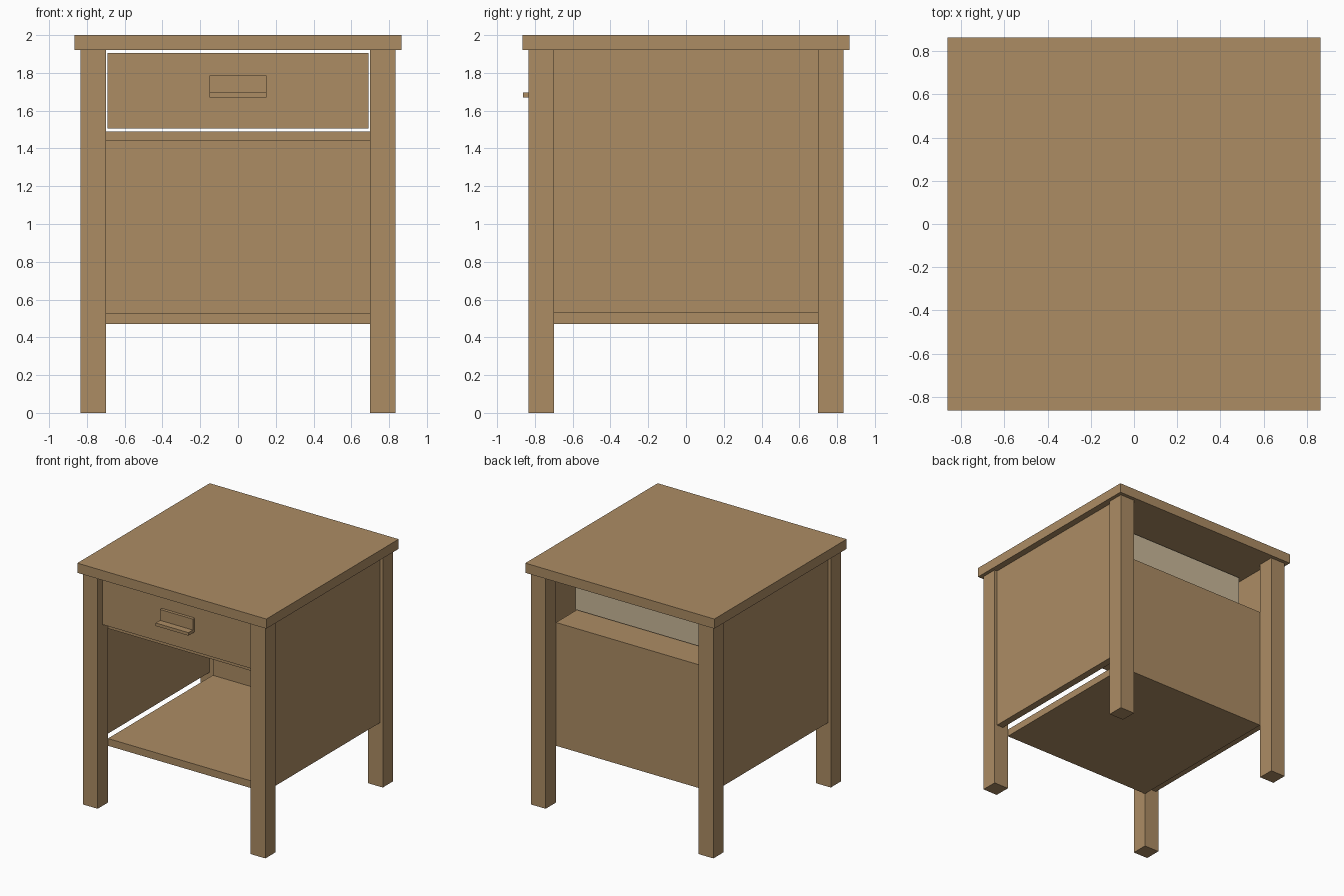
import bpy
import bmesh
from mathutils import Matrix, Vector

cube = bpy.data.objects.get("Cube")
if cube:
    bpy.data.objects.remove(cube, do_unlink=True)


def material(name, color):
    mat = bpy.data.materials.new(name)
    mat.diffuse_color = color
    mat.use_nodes = True
    mat.node_tree.nodes["Principled BSDF"].inputs["Base Color"].default_value = color
    return mat


wood = material("oak wood", (0.413, 0.262, 0.127, 1))
pale = material("pale drawer lining", (0.59, 0.48, 0.32, 1))


def box(name, x, y, z, mat=wood):
    """Flat-faced board spanning the given (low, high) ranges."""
    low, high = (Vector(c) for c in zip(x, y, z))
    size = high - low
    bm = bmesh.new()
    bmesh.ops.create_cube(bm, size=1, matrix=Matrix.Diagonal((*size, 1)))
    mesh = bpy.data.meshes.new(name)
    bm.to_mesh(mesh)
    bm.free()
    mesh.materials.append(mat)
    obj = bpy.data.objects.new(name, mesh)
    obj.location = (low + high) / 2
    bpy.context.collection.objects.link(obj)
    return obj


def span(side, a, b):
    """Range from a to b, mirrored when side is -1."""
    return tuple(sorted((side * a, side * b)))


# Frame dimensions
TOP, TOP_UNDER = 0.865, 1.92
LEG_IN, LEG_OUT = 0.70, 0.835
SHELF_LOW, SHELF_HIGH = 0.47, 0.53
DIVIDER_LOW, DIVIDER_HIGH = 1.44, 1.49
BACK_INNER = 0.67
inner = (-LEG_IN, LEG_IN)

# Table top
box("table_top", (-TOP, TOP), (-TOP, TOP), (TOP_UNDER, 2.0))

# Legs and side panels
for sx, side in ((1, "left"), (-1, "right")):
    for sy, end in ((-1, "front"), (1, "back")):
        box(f"{end}_{side}_leg", span(sx, LEG_IN, LEG_OUT),
            span(sy, LEG_IN, LEG_OUT), (0, TOP_UNDER))
    box(f"{side}_side_panel", span(sx, 0.75, 0.81), inner, (SHELF_HIGH, TOP_UNDER))

# Shelf, drawer divider and back panel
box("bottom_shelf", inner, (-LEG_IN, BACK_INNER), (SHELF_LOW, SHELF_HIGH))
box("drawer_divider", inner, (-LEG_IN, BACK_INNER), (DIVIDER_LOW, DIVIDER_HIGH))
box("back_panel", inner, (BACK_INNER, LEG_IN), (SHELF_LOW, DIVIDER_HIGH))

# Drawer: wooden front with a pale open box behind it
W, D_LOW, D_HIGH = 0.692, 1.505, 1.905
FRONT, FRONT_BACK, D_END, WALL = -0.78, -0.73, 0.455, 0.03
box("drawer_front", (-W, W), (FRONT, FRONT_BACK), (D_LOW, D_HIGH))
box("drawer_back", (-W, W), (D_END - WALL, D_END), (D_LOW, D_HIGH), pale)
for sx, side in ((1, "left"), (-1, "right")):
    box(f"drawer_{side}_wall", span(sx, W - WALL, W),
        (FRONT_BACK, D_END - WALL), (D_LOW, D_HIGH), pale)
box("drawer_floor", (WALL - W, W - WALL), (FRONT_BACK, D_END - WALL),
    (D_LOW, D_LOW + WALL), pale)

# L-shaped handle
grip = (-0.15, 0.15)
box("handle_plate", grip, (-0.805, FRONT), (1.695, 1.785))
box("handle_lip", grip, (-0.862, FRONT), (1.67, 1.695))
